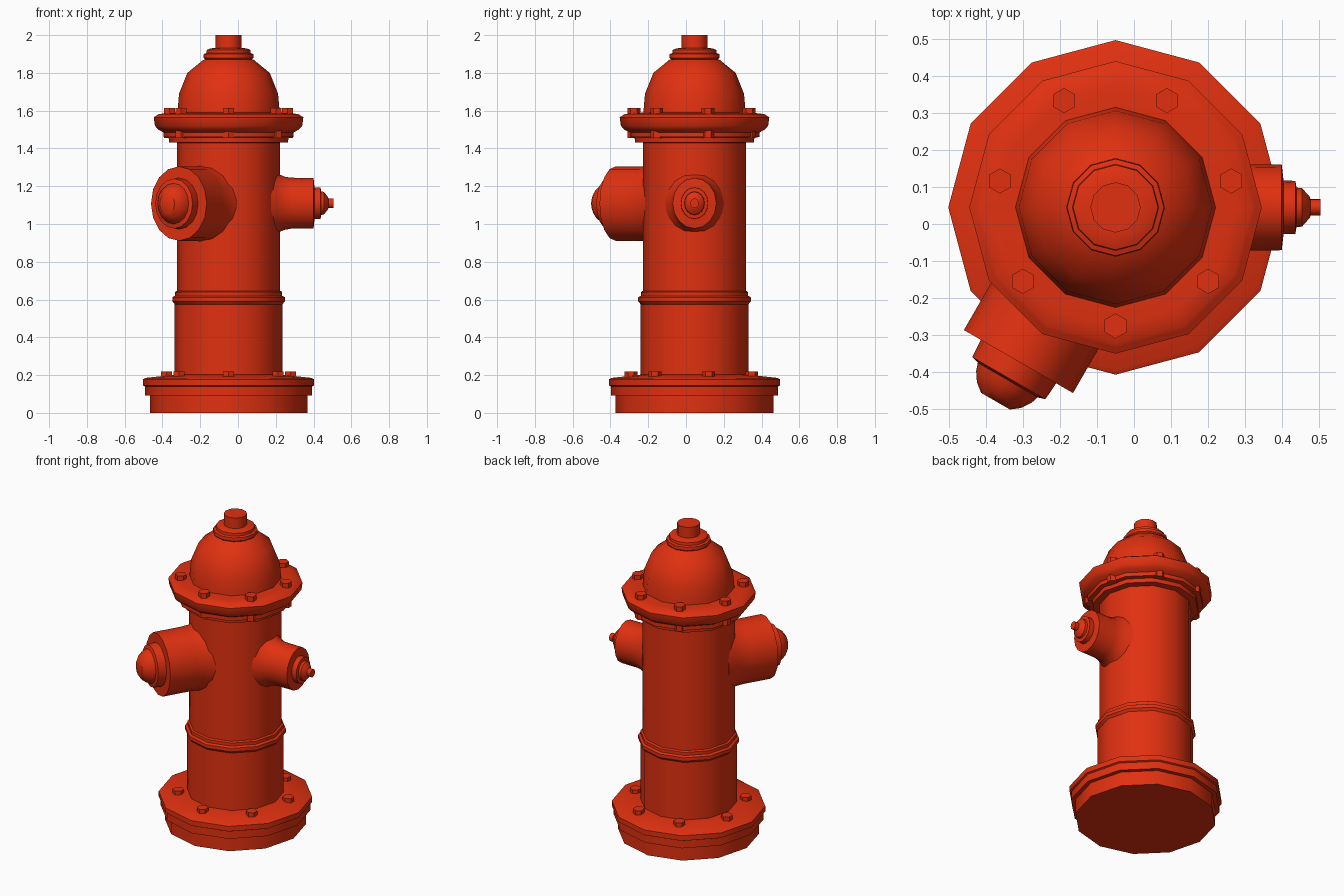
import bpy, bmesh, math
from mathutils import Matrix, Vector

if "Cube" in bpy.data.objects:
    bpy.data.objects.remove(bpy.data.objects["Cube"])

AX, AY = -0.05, 0.045   # axis of the hydrant body

red = bpy.data.materials.new("red_paint")
red.diffuse_color = (0.75, 0.03, 0.005, 1)
red.use_nodes = True
red.node_tree.nodes["Principled BSDF"].inputs["Base Color"].default_value = red.diffuse_color


def lathe(name, profile, sides=12, matrix=None, phase=0.0):
    """Closed solid of revolution from (radius, height) points."""
    bm = bmesh.new()
    rings = []
    for r, z in profile:
        rings.append([bm.verts.new((r * math.cos(phase + math.tau * i / sides),
                                    r * math.sin(phase + math.tau * i / sides), z))
                      for i in range(sides)])
    for a, b in zip(rings, rings[1:]):
        for i in range(sides):
            j = (i + 1) % sides
            bm.faces.new((a[i], a[j], b[j], b[i]))
    bm.faces.new(rings[0])
    bm.faces.new(rings[-1])
    bm.transform(matrix or Matrix.Translation((AX, AY, 0)))
    bmesh.ops.recalc_face_normals(bm, faces=bm.faces)
    mesh = bpy.data.meshes.new(name)
    bm.to_mesh(mesh)
    bm.free()
    mesh.materials.append(red)
    ob = bpy.data.objects.new(name, mesh)
    bpy.context.collection.objects.link(ob)
    bpy.ops.object.select_all(action='DESELECT')
    ob.select_set(True)
    bpy.context.view_layer.objects.active = ob
    bpy.ops.object.shade_smooth_by_angle(angle=math.radians(35))
    return ob


def bolts(name, radius, z0, z1):
    """Ring of seven hexagonal bolt heads."""
    for k in range(7):
        a = -math.pi / 2 + math.tau * k / 7
        m = Matrix.Translation((AX + radius * math.cos(a), AY + radius * math.sin(a), 0))
        lathe(f"{name}_{k + 1}", [(0.034, z0), (0.034, z1)], 6, m, math.pi / 6)


def outlet(name, angle, z, shift, profile):
    """Slightly narrow oval nozzle pointing sideways from the body axis."""
    d = Vector((math.cos(angle), math.sin(angle), 0))
    e = Vector((-d.y, d.x, 0))
    m = Matrix((e, (0, 0, 1), d)).transposed().to_4x4()
    m.translation = Vector((AX, AY, z)) + e * shift
    lathe(name, profile, 16, m @ Matrix.Diagonal((0.866, 1, 1, 1)))


# Base flange and barrel
lathe("base_flange", [(0.417, 0), (0.417, 0.092), (0.443, 0.092), (0.443, 0.14),
                      (0.453, 0.145), (0.453, 0.178), (0.44, 0.185), (0.28, 0.203)])
lathe("lower_barrel", [(0.285, 0.19), (0.285, 0.575), (0.298, 0.59), (0.298, 0.612),
                       (0.284, 0.62), (0.284, 0.64), (0.27, 0.648)])
lathe("upper_barrel", [(0.273, 0.63), (0.273, 1.45)])

# Bonnet flange, dome and operating nut
lathe("bonnet_flange", [(0.27, 1.43), (0.315, 1.432), (0.317, 1.458), (0.345, 1.46),
                        (0.345, 1.485), (0.372, 1.5), (0.39, 1.52), (0.396, 1.565),
                        (0.38, 1.575), (0.37, 1.582), (0.325, 1.587), (0.26, 1.59)])
lathe("dome", [(0.272, 1.58), (0.27, 1.6), (0.262, 1.69), (0.218, 1.8), (0.135, 1.868),
               (0.125, 1.872), (0.133, 1.88), (0.131, 1.9), (0.117, 1.905),
               (0.115, 1.922), (0.095, 1.93), (0.06, 1.932)])
lathe("operating_nut", [(0.068, 1.92), (0.068, 2.0)])

# Bolt heads above and below the bonnet flange, and on the base
bolts("base_bolt", 0.336, 0.18, 0.22)
bolts("bonnet_bolt", 0.321, 1.575, 1.615)
bolts("bonnet_under_bolt", 0.321, 1.455, 1.5)

# Hose outlets with caps
outlet("large_outlet", math.radians(-120), 1.108, -0.019,
       [(0.235, 0.16), (0.212, 0.225), (0.2, 0.27), (0.197, 0.32), (0.197, 0.493),
        (0.136, 0.493), (0.132, 0.545), (0.108, 0.551), (0.1, 0.572),
        (0.08, 0.598), (0.052, 0.617)])
outlet("side_outlet", 0, 1.11, 0,
       [(0.18, 0.225), (0.154, 0.266), (0.141, 0.295), (0.135, 0.33), (0.134, 0.45),
        (0.084, 0.455), (0.083, 0.487), (0.062, 0.49), (0.06, 0.505), (0.033, 0.526),
        (0.026, 0.528), (0.026, 0.555)])
